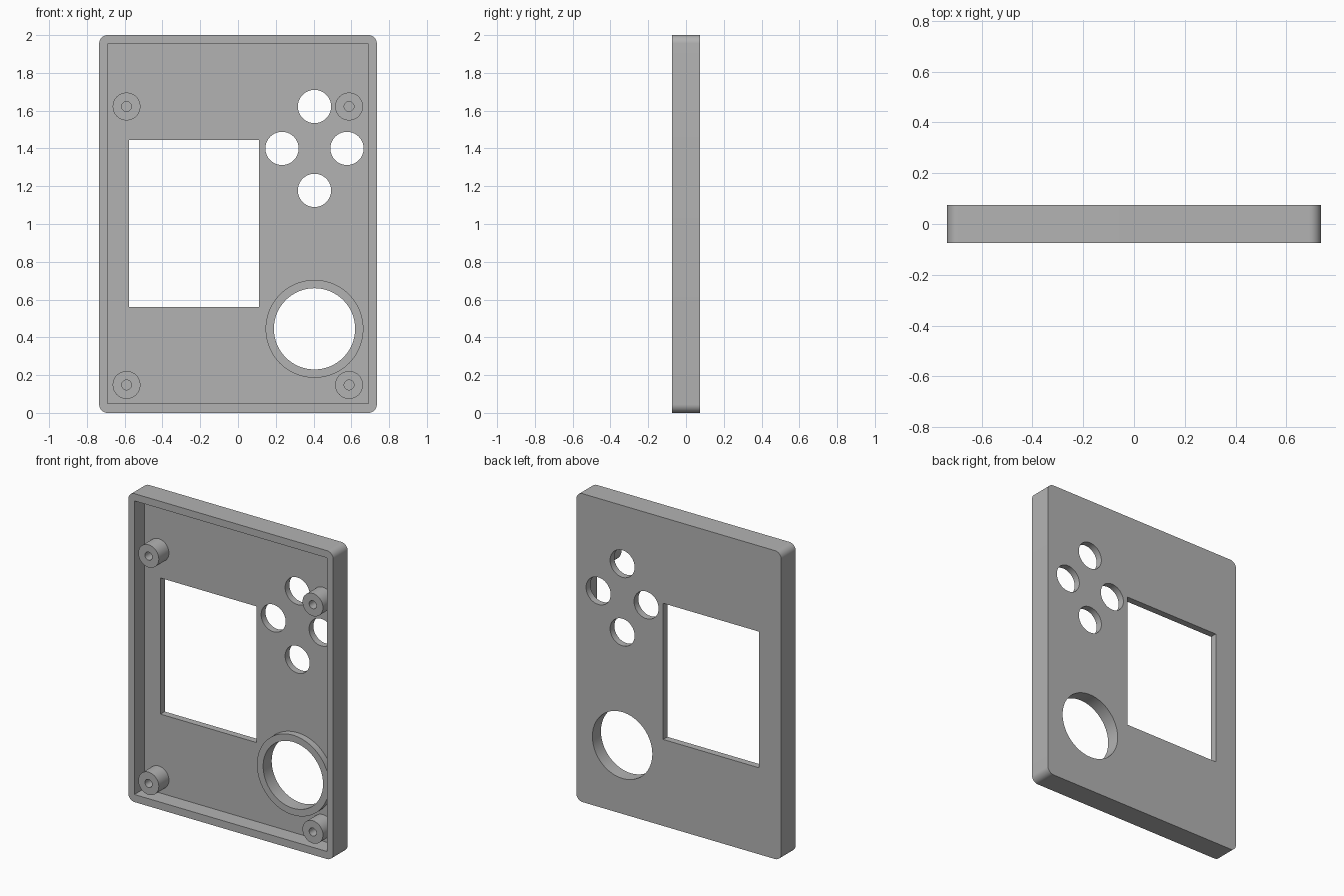
import bpy, bmesh
from math import sin, cos, pi, radians
from mathutils import Matrix

cube = bpy.data.objects.get("Cube")
if cube:
    bpy.data.objects.remove(cube, do_unlink=True)

grey = bpy.data.materials.new("plain grey")
grey.use_nodes = True
grey.diffuse_color = (0.45, 0.45, 0.45, 1)
grey.node_tree.nodes["Principled BSDF"].inputs["Base Color"].default_value = grey.diffuse_color

FRONT, BACK = -0.074, 0.074
FLOOR = BACK - 0.044          # inner face of the panel
HALF_W, HEIGHT = 0.735, 2.0
WALL = 0.044


def circle(x, z, r, n=64):
    return [(x + r * cos(2 * pi * i / n), z + r * sin(2 * pi * i / n)) for i in range(n)]


def rect(x0, x1, z0, z1):
    return [(x0, z0), (x1, z0), (x1, z1), (x0, z1)]


def rounded_rect(x0, x1, z0, z1, r, n=10):
    centres = [(x1 - r, z1 - r), (x0 + r, z1 - r), (x0 + r, z0 + r), (x1 - r, z0 + r)]
    return [(cx + r * cos(pi / 2 * (q + i / n)), cz + r * sin(pi / 2 * (q + i / n)))
            for q, (cx, cz) in enumerate(centres) for i in range(n + 1)]


def prism(name, outlines, y0, y1):
    """Extrude an outline, with any further outlines as holes, from y0 to y1."""
    curve = bpy.data.curves.new(name, "CURVE")
    curve.dimensions = "2D"
    curve.fill_mode = "BOTH"
    curve.extrude = (y1 - y0) / 2
    for pts in outlines:
        spline = curve.splines.new("POLY")
        spline.points.add(len(pts) - 1)
        for p, (x, z) in zip(spline.points, pts):
            p.co = (x, z, 0, 1)
        spline.use_cyclic_u = True
    temp = bpy.data.objects.new(name + " outline", curve)
    bpy.context.collection.objects.link(temp)
    bpy.context.view_layer.update()
    mesh = bpy.data.meshes.new_from_object(
        temp.evaluated_get(bpy.context.evaluated_depsgraph_get()))
    bpy.data.objects.remove(temp, do_unlink=True)

    # Stand the outline upright and weld the caps to the sides
    bm = bmesh.new()
    bm.from_mesh(mesh)
    bmesh.ops.remove_doubles(bm, verts=bm.verts, dist=1e-5)
    bmesh.ops.transform(bm, verts=bm.verts, matrix=Matrix.Translation((0, (y0 + y1) / 2, 0))
                        @ Matrix.Rotation(pi / 2, 4, "X"))
    bmesh.ops.recalc_face_normals(bm, faces=bm.faces)
    bm.to_mesh(mesh)
    bm.free()
    mesh.name = name
    mesh.materials.clear()
    mesh.materials.append(grey)
    obj = bpy.data.objects.new(name, mesh)
    bpy.context.collection.objects.link(obj)
    return obj


def activate(obj):
    bpy.ops.object.select_all(action="DESELECT")
    obj.select_set(True)
    bpy.context.view_layer.objects.active = obj


# Tray with a screen window, four button holes and a large round opening
BX, BZ, BR = 0.405, 1.40, 0.088
buttons = [circle(BX + dx, BZ + dz, BR)
           for dx, dz in ((0, 0.222), (0, -0.222), (0.172, 0), (-0.172, 0))]
DIAL = (0.405, 0.445)
opening = circle(*DIAL, 0.215, 96)
tray = prism("case_tray",
             [rounded_rect(-HALF_W, HALF_W, 0, HEIGHT, 0.045),
              rect(-0.577, 0.112, 0.561, 1.444), opening] + buttons, FRONT, BACK)

# Hollow the tray from the front
cavity = prism("cavity_cutter",
               [rect(-HALF_W + WALL, HALF_W - WALL, 0.049, HEIGHT - 0.047)], FRONT - 0.1, FLOOR)
cavity.hide_render = True
cut = tray.modifiers.new("hollow", "BOOLEAN")
cut.operation = "DIFFERENCE"
cut.solver = "EXACT"
cut.object = cavity
activate(tray)
bpy.ops.object.modifier_apply(modifier=cut.name)
bpy.data.objects.remove(cavity, do_unlink=True)

# Raised collar around the large opening
parts = [tray, prism("opening_collar", [circle(*DIAL, 0.259, 96), opening],
                     FLOOR - 0.044, FLOOR)]

# Hollow screw posts
for level, z in (("lower", 0.148), ("upper", 1.622)):
    for side, x in (("right", -0.59), ("left", 0.588)):
        parts.append(prism(f"{level}_{side}_screw_post",
                           [circle(x, z, 0.0735, 48), circle(x, z, 0.026, 32)], FRONT, FLOOR))

for part in parts:
    activate(part)
    bpy.ops.object.shade_smooth_by_angle(angle=radians(30))
